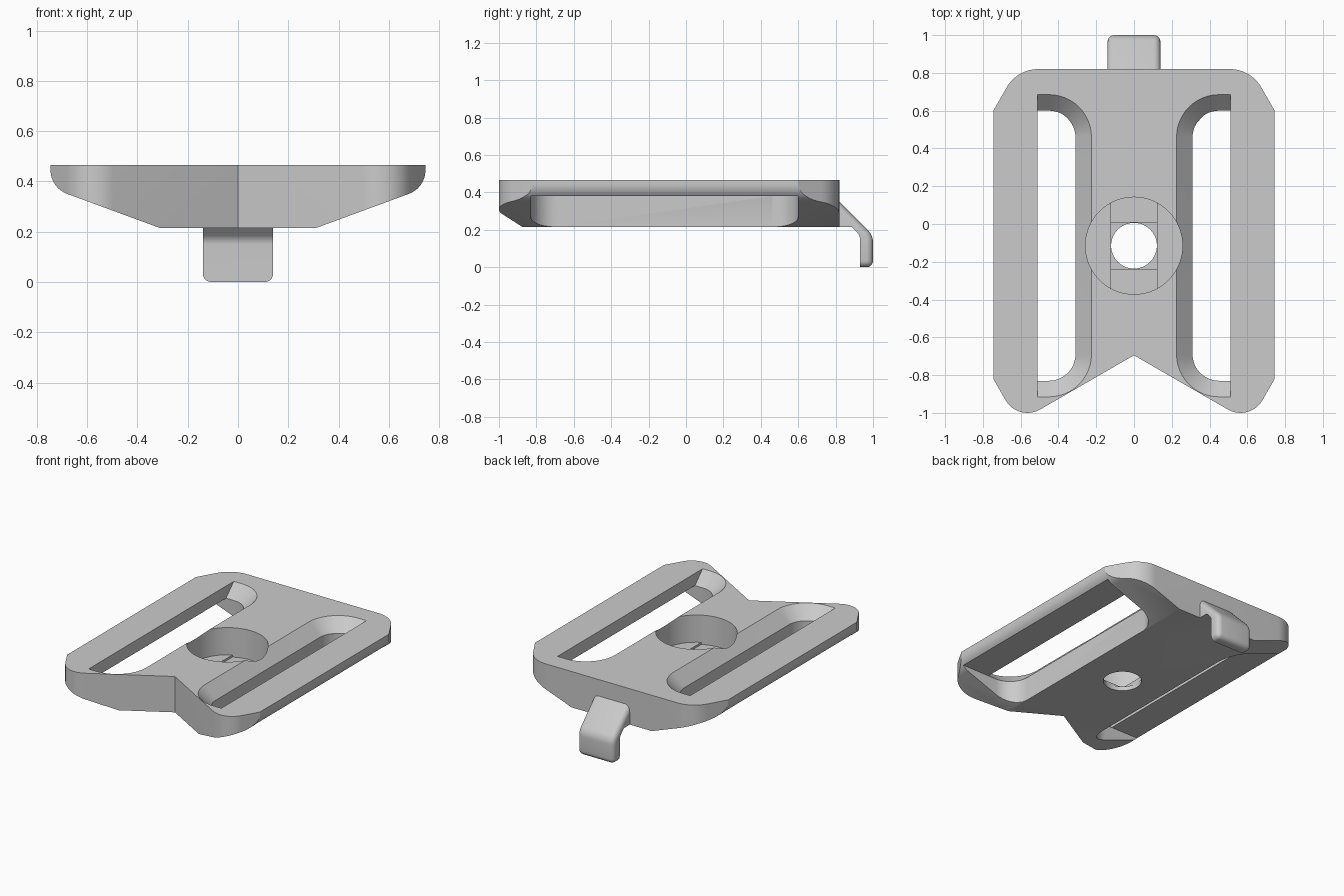
import bpy, bmesh, math
from mathutils import Vector

cube = bpy.data.objects.get("Cube")
if cube:
    bpy.data.objects.remove(cube, do_unlink=True)

grey = bpy.data.materials.new("light grey plastic")
grey.use_nodes = True
grey.diffuse_color = (0.6, 0.6, 0.6, 1)
grey.node_tree.nodes["Principled BSDF"].inputs["Base Color"].default_value = (0.6, 0.6, 0.6, 1)

TOP, BOTTOM, RAIL = 0.465, 0.215, 0.38
HOLE_Y, HOLE_R = -0.115, 0.122


def rounded(corners, steps=12):
    """Closed outline from (x, y, radius) corners, each filleted."""
    out = []
    for i, (x, y, r) in enumerate(corners):
        p = Vector((x, y))
        if r == 0:
            out.append(p)
            continue
        a = (Vector(corners[i - 1][:2]) - p).normalized()
        b = (Vector(corners[(i + 1) % len(corners)][:2]) - p).normalized()
        half = a.angle(b) / 2
        centre = p + (a + b).normalized() * r / math.sin(half)
        start = p + a * r / math.tan(half) - centre
        end = p + b * r / math.tan(half) - centre
        sweep = start.angle_signed(end)
        for k in range(steps + 1):
            t = -sweep * k / steps
            c, s = math.cos(t), math.sin(t)
            out.append(centre + Vector((start.x * c - start.y * s, start.x * s + start.y * c)))
    return out


def loft(name, rings):
    """Solid through rings of 3D points, capped at both ends."""
    bm = bmesh.new()
    loops = [[bm.verts.new(p) for p in ring] for ring in rings]
    n = len(loops[0])
    for lo, hi in zip(loops, loops[1:]):
        for i in range(n):
            bm.faces.new((lo[i], lo[(i + 1) % n], hi[(i + 1) % n], hi[i]))
    bm.faces.new(loops[0][::-1])
    bm.faces.new(loops[-1])
    bmesh.ops.recalc_face_normals(bm, faces=bm.faces)
    mesh = bpy.data.meshes.new(name)
    bm.to_mesh(mesh)
    bm.free()
    mesh.materials.append(grey)
    obj = bpy.data.objects.new(name, mesh)
    bpy.context.collection.objects.link(obj)
    return obj


def plan_prism(name, outline, z0, z1):
    return loft(name, [[(p[0], p[1], z) for p in outline] for z in (z0, z1)])


def boolean(target, tool, operation):
    mod = target.modifiers.new("cut", 'BOOLEAN')
    mod.operation, mod.solver, mod.object = operation, 'EXACT', tool
    bpy.context.view_layer.objects.active = target
    bpy.ops.object.modifier_apply(modifier=mod.name)
    bpy.data.objects.remove(tool, do_unlink=True)


def circle(r, n=64):
    return [(r * math.cos(math.tau * i / n), HOLE_Y + r * math.sin(math.tau * i / n)) for i in range(n)]


def mirrored(half):
    return half + [(-x, y, r) for x, y, r in reversed(half) if x]


# Plate: plan outline crossed with the tapered front section
outline = rounded(mirrored([(0, -0.695, 0), (0.613, -1.049, 0.134), (0.745, -0.82, 0),
                            (0.745, 0.6, 0), (0.618, 0.82, 0.19)]))
plate = plan_prism("buckle_plate", outline, 0.1, TOP)
section = rounded(mirrored([(0.31, BOTTOM, 0), (0.745, 0.375, 0.1), (0.745, 0.6, 0)]))
boolean(plate, loft("section_tool", [[(p.x, y, p.y) for p in section] for y in (-1.2, 1.2)]), 'INTERSECT')


def strap_plan(side, grow, outer):
    x, y0, y1, r = 0.31 - grow, -0.83 - grow, 0.6 + grow, 0.14 + grow
    pts = rounded([(x, y0, r), (outer, y0, 0), (outer, y1, 0), (x, y1, r)])
    return [(side * p.x, p.y) for p in pts]


# Strap passages under the rails and chamfered slots through the top
for side in (-1, 1):
    boolean(plate, plan_prism("passage_tool", strap_plan(side, 0, 0.9), 0.1, RAIL), 'DIFFERENCE')
    rings = []
    for z in (RAIL - 0.01, TOP + 0.05):
        rings.append([(x, y, z) for x, y in strap_plan(side, z - RAIL, 0.512)])
    boolean(plate, loft("slot_tool", rings), 'DIFFERENCE')

# Counterbore with two shallow bridging steps and a through hole
R = 0.257
boolean(plate, plan_prism("bore_tool", circle(R), 0.275, 0.6), 'DIFFERENCE')
chord = [p for p in circle(R, 256) if abs(p[0]) <= HOLE_R]
boolean(plate, plan_prism("step_tool", chord, 0.26, 0.3), 'DIFFERENCE')
square = [(sx * HOLE_R, HOLE_Y + sy * HOLE_R) for sx, sy in ((-1, -1), (1, -1), (1, 1), (-1, 1))]
boolean(plate, plan_prism("square_tool", square, 0.245, 0.3), 'DIFFERENCE')
boolean(plate, plan_prism("hole_tool", circle(HOLE_R - 0.001), 0.1, 0.3), 'DIFFERENCE')

# Rear hook: bent side profile with softened outer edges
profile = rounded([(0.8, 0.37, 0), (1.0, 0.17, 0.09), (1.0, 0, 0), (0.93, 0, 0),
                   (0.93, 0.17, 0.05), (0.885, BOTTOM, 0), (0.8, BOTTOM, 0)], 6)
hook = loft("rear_hook", [[(x, p.x, p.y) for p in profile] for x in (-0.14, 0.14)])
bm = bmesh.new()
bm.from_mesh(hook.data)


def softened(edge):
    a, b = (v.co for v in edge.verts)
    outer = all(c.y + c.z > 1.165 or c.y > 0.99 for c in (a, b))
    along = abs(a.x - b.x) < 0.01
    low = max(a.z, b.z) < 0.01
    return (outer and along) or (low and (along or a.y > 0.99 and b.y > 0.99))


bmesh.ops.bevel(bm, geom=[e for e in bm.edges if softened(e)], offset=0.035,
                segments=5, profile=0.5, affect='EDGES', clamp_overlap=True)
bm.to_mesh(hook.data)
bm.free()

# Smooth the fillets, keep the corners sharp
for obj in (plate, hook):
    bpy.ops.object.select_all(action='DESELECT')
    obj.select_set(True)
    bpy.context.view_layer.objects.active = obj
    bpy.ops.object.shade_smooth_by_angle(angle=math.radians(25))
